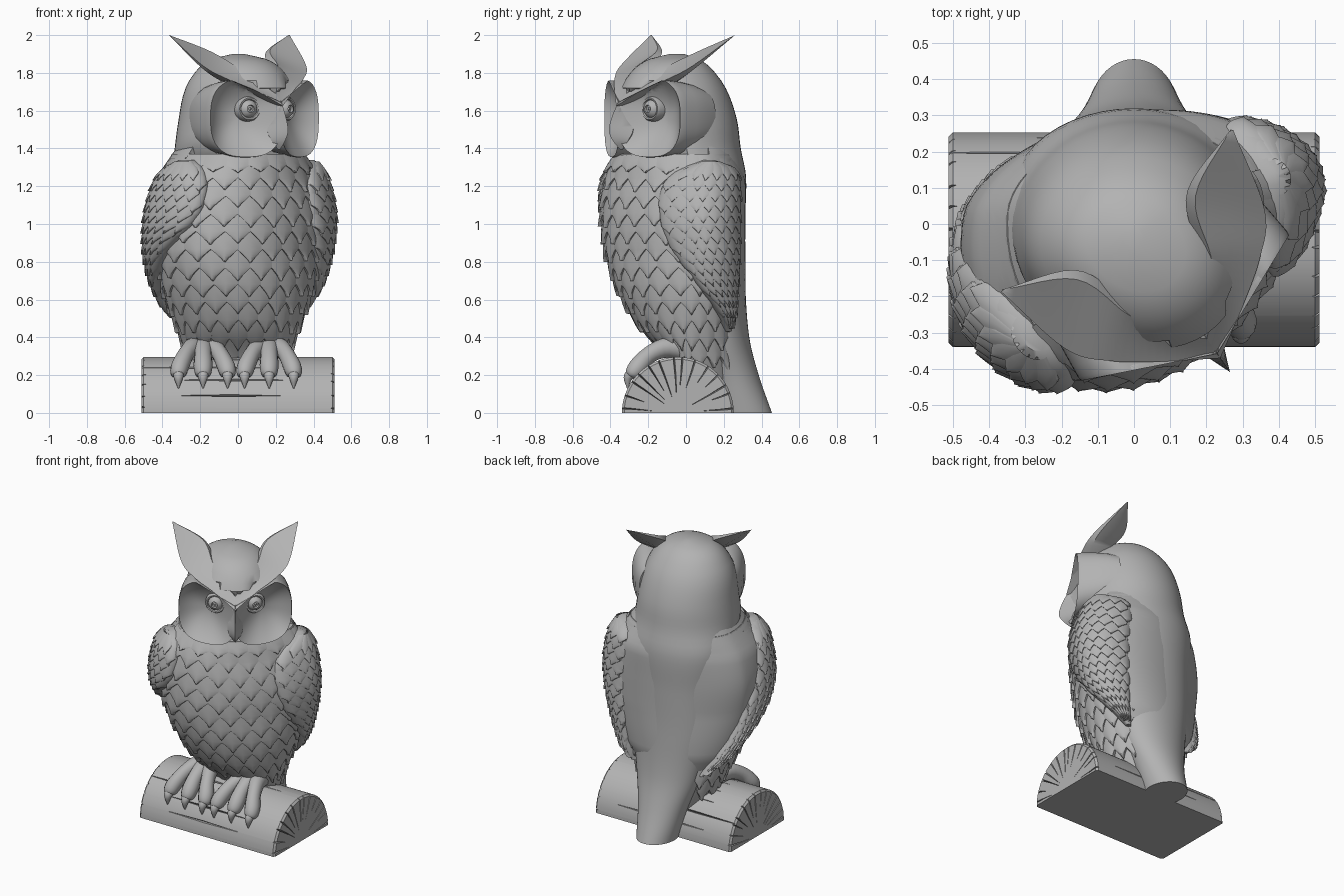
import bpy, bmesh, math, random
from math import sin, cos, pi, radians, sqrt
from mathutils import Vector

random.seed(4)
if "Cube" in bpy.data.objects:
    bpy.data.objects.remove(bpy.data.objects["Cube"])

stone = bpy.data.materials.new("grey stone")
stone.use_nodes = True
GREY = (0.45, 0.45, 0.45, 1)
stone.diffuse_color = GREY
stone.node_tree.nodes["Principled BSDF"].inputs["Base Color"].default_value = GREY
parts = []


def finish(name, bm):
    bmesh.ops.recalc_face_normals(bm, faces=bm.faces)
    mesh = bpy.data.meshes.new(name)
    bm.to_mesh(mesh)
    bm.free()
    mesh.materials.append(stone)
    ob = bpy.data.objects.new(name, mesh)
    bpy.context.collection.objects.link(ob)
    parts.append(ob)
    return ob


def skin(bm, rings, closed=True, caps=True):
    """Join rows of points with quads."""
    rows = [[bm.verts.new(p) for p in ring] for ring in rings]
    n = len(rows[0])
    for a, b in zip(rows, rows[1:]):
        for i in range(n if closed else n - 1):
            j = (i + 1) % n
            bm.faces.new((a[i], a[j], b[j], b[i]))
    if caps:
        bm.faces.new(rows[0])
        bm.faces.new(rows[-1])


def loft(name, rings):
    bm = bmesh.new()
    skin(bm, rings)
    return finish(name, bm)


def blend(keys, x):
    """Smooth interpolation through rows (x, value, value, ...)."""
    x = min(max(x, keys[0][0]), keys[-1][0])
    i = max(k for k in range(len(keys) - 1) if keys[k][0] <= x)
    p, q = keys[i], keys[i + 1]
    o, r = keys[max(i - 1, 0)], keys[min(i + 2, len(keys) - 1)]
    d = q[0] - p[0]
    t = (x - p[0]) / d
    out = []
    for k in range(1, len(p)):
        m = (q[k] - o[k]) / (q[0] - o[0]) * d
        n = (r[k] - p[k]) / (r[0] - p[0]) * d
        c = q[k] - p[k]
        out.append(p[k] + t * (m + t * (3 * c - 2 * m - n + t * (m + n - 2 * c))))
    return out


def spread(a, b, n):
    return [a + (b - a) * i / (n - 1) for i in range(n)]


def oval(z, rx, front, back, n=48):
    mid, ry = (front + back) / 2, (back - front) / 2
    return [Vector((rx * sin(t), mid - ry * cos(t), z)) for t in spread(0, 2 * pi, n + 1)[:-1]]


# Head frame: r = sideways, f = forward, turned about the neck
TURN = radians(35)


def head(r, f, z):
    return Vector((f * sin(TURN) + r * cos(TURN), -0.03 - f * cos(TURN) + r * sin(TURN), z))


# Body surface by angle (degrees from the front) and height; the chest leans into the turn
BODY = [(.12, .18, .02, .27), (.3, .25, -.08, .28), (.45, .31, -.23, .28), (.65, .38, -.345, .28),
        (.85, .42, -.405, .275), (1.05, .435, -.425, .275), (1.25, .395, -.41, .275), (1.42, .33, -.36, .26)]


def body(a, z, h):
    rx, front, back = blend(BODY, z)
    a = radians(a)
    mid = .03
    ry = (back - mid if cos(a) < 0 else mid - front) + h
    lean = 1 - .1 * sin(2 * a) * min(1, max(0, (z - .35) / .5), max(0, (1.45 - z) / .2))
    return Vector(((rx + h) * sin(a) * lean, mid - ry * cos(a) * lean, z))


loft("body", [[body(a, z, 0) for a in range(0, 360, 8)] for z in spread(.12, 1.37, 30)])


def feather(bm, surf, u, z, w, length, lift):
    """One pointed scale lying on a surface, with edges tucked under."""
    rows = []
    for t in (0, .3, .6, .66, .73, .81, .9, 1, 1.01):
        wide = 1 if t <= .6 else max(.04, 1 - ((min(t, 1) - .6) / .4) ** .9)
        row = []
        for s in (-1.02, -1, -.6, 0, .6, 1, 1.02):
            edge = abs(s) > 1 or t > 1
            h = -.012 if edge else lift * (.15 + .85 * t) * (1 - .3 * s * s)
            row.append(surf(u + w * s * wide, z - length * t, h))
        rows.append(row)
    skin(bm, rows, closed=False, caps=False)


# Wing outlines: height, front angle, rear angle; the two sides differ as the chest is turned
LEFT = [(.43, 132, 138), (.57, 113, 142), (.7, 93, 145), (.85, 77, 147), (1.02, 68, 148),
        (1.2, 69, 148), (1.3, 84, 140), (1.34, 105, 115)]
RIGHT = [(.43, 125, 130), (.57, 95, 118), (.7, 74, 105), (.85, 51, 92), (1.02, 27, 80),
         (1.2, 21, 72), (1.3, 27, 62), (1.34, 36, 48)]

# Breast feathers in staggered rows
bm = bmesh.new()
COUNT = 20
for row in range(12):
    z = 1.44 - row * .094
    top = min(z, 1.365)
    for k in range(-COUNT // 2, COUNT // 2):
        a = (k + .5 * (row % 2)) * 360 / COUNT
        if abs(a) < blend(LEFT if a > 0 else RIGHT, z - .08)[1] + 3:
            feather(bm, body, a, top, 9.6, .17 - z + top + random.uniform(-.008, .008), .036)
finish("breast_feathers", bm)

# Wings with small feathers
for side, label, outline in ((1, "left", LEFT), (-1, "right", RIGHT)):
    def wing(s, z, h):
        s = min(max(s, -1), 1)
        front, rear = blend(outline, z)
        swell = .055 * sqrt(1 - s * s) * min(1, (rear - front) / 25 + .2)
        return body(side * (front + (rear - front) * (s + 1) / 2), z, .016 + swell + h)

    rings = []
    for z in spread(.43, 1.34, 30):
        top = [wing(-cos(t), z, 0) for t in spread(0, pi, 17)]
        rings.append(top + [wing(s, z, -.09) for s in (1, 0, -1)])
    loft(label + "_wing", rings)
    bm = bmesh.new()
    for row in range(15):
        z = 1.33 - row * .056
        for k in range(8):
            s = -1 + (k + .5 * (row % 2)) * .27
            if abs(s) < .95:
                feather(bm, wing, s, z, .15, min(.1, z - .44), .018)
    finish(label + "_wing_feathers", bm)

# Smooth mantle between the wings, fading into nape and tail
rings = []
for z in spread(.3, 1.42, 36):
    h = min(.034, (z - .3) * .25 - .03, (1.42 - z) * .25 - .015)
    angles = spread(blend(LEFT, z)[1] - 2, 362 - blend(RIGHT, z)[1], 41)
    rings.append([body(angles[0], z, -.06)] + [body(a, z, h) for a in angles]
                 + [body(angles[-1], z, -.06)])
loft("mantle", rings)

# Skull, nape and tail in one sweep; the face side is kept flat
BACK = [(0, .125, .15, .455), (.2, .165, .1, .385), (.4, .225, .02, .335), (.7, .28, -.02, .313),
        (1, .31, -.1, .312), (1.25, .345, -.2, .318), (1.4, .335, -.33, .29), (1.55, .315, -.33, .27),
        (1.7, .285, -.31, .22), (1.8, .23, -.26, .155), (1.87, .145, -.18, .075), (1.9, .03, -.08, -.01)]
rings = []
for z in spread(0, 1.8, 46) + spread(1.815, 1.9, 8):
    ring = []
    for p in oval(z, *blend(BACK, z)):
        x, y = p.x, p.y + .03
        f = x * sin(TURN) - y * cos(TURN)
        r = x * cos(TURN) + y * sin(TURN)
        if z > 1.3:
            f = min(f * (1.22 if f > 0 else 1), .17 + 6 * max(0, z - 1.645 - .5 * abs(r)))
        ring.append(head(r, f, z))
    rings.append(ring)
loft("skull_and_tail", rings)

# Face discs: hollow dishes trimmed along the brow, fading back into the skull
for side, label in ((1, "left"), (-1, "right")):
    rings = []
    for rho, drop in [(q, .1 * (1 - q * q)) for q in spread(.04, 1, 12)] + [
            (1.01, .012), (.99, .05), (.95, .12), (.88, .2), (.75, .28)]:
        ring = []
        for t in spread(0, 2 * pi, 49)[:-1]:
            c, s = cos(t), sin(t)
            k = rho / (abs(c) ** 2.7 + abs(s) ** 2.7) ** (1 / 2.7)
            r = .172 + .178 * k * c
            z = min(1.562 + .207 * k * s, 1.645 + .47 * r)
            ring.append(head(side * r, .4 - .44 * r - drop, z))
        rings.append(ring)
    loft(label + "_face_disc", rings)

    # Eye turned on a lathe, looking slightly outward
    axis = (head(side * .25, 1, 0) - head(0, 0, 0)).normalized()
    across = axis.cross(Vector((0, 0, 1)))
    centre = head(side * .122, .275, 1.61)
    rings = []
    for rad, out in ((.07, -.05), (.066, 0), (.058, .014), (.05, .012), (.046, .004), (.034, .022),
                     (.02, .028), (.017, .016), (.008, .016), (.001, .022)):
        rings.append([centre + axis * out + across * rad * cos(t) + Vector((0, 0, rad * sin(t)))
                      for t in spread(0, 2 * pi, 33)[:-1]])
    loft(label + "_eye", rings)

    # Brow sweeping up into an ear tuft: lower edge, upper edge, hidden back
    LOW = [(0, 0, .415, 1.625), (1, .13, .335, 1.71), (2, .25, .25, 1.77), (3, .335, .15, 1.84), (4, .39, -.08, 2)]
    TOP = [(0, 0, .35, 1.69), (1, .08, .275, 1.765), (2, .14, .17, 1.84), (3, .2, .01, 1.92), (4, .385, -.085, 2)]
    rings = []
    for t in spread(0, 4, 25):
        low, top = Vector(blend(LOW, t)), Vector(blend(TOP, t))
        mid = (low + top) / 2
        taper = 1 - t / 4
        inner = Vector((-.08, -.2, -.09)) * taper
        dent = Vector((-.02, -.02, 0)) * min(1, t) * taper
        section = [low, mid + dent, top, top + inner * .5, mid + inner, low + inner * .5]
        rings.append([head(side * p.x, p.y, p.z) for p in section])
    loft(label + "_brow_tuft", rings)

# Beak: narrow bridge, wide gape and hooked tip
BEAK = [(1.395, .006, .375, .39), (1.44, .04, .35, .435), (1.49, .047, .31, .462),
        (1.56, .03, .29, .445), (1.65, .008, .3, .4)]
rings = []
for z in spread(1.395, 1.65, 16):
    w, back, front = blend(BEAK, z)
    rings.append([head(w * s, back + (front - back) * d, z)
                  for s, d in ((-.7, 0), (-1, .2), (-.5, .6), (0, 1), (.5, .6), (1, .2), (.7, 0))])
loft("beak", rings)


# Feet: tapered toes curling over the log, each with a claw
def tube(name, keys, n=14, steps=18):
    rings = []
    for u in spread(0, keys[-1][0], steps):
        x, y, z, rad = blend(keys, u)
        ahead, behind = blend(keys, u + .05), blend(keys, u - .05)
        way = Vector(ahead[:3]) - Vector(behind[:3])
        flat = Vector((1, 0, 0))
        up = way.cross(flat).normalized()
        rings.append([Vector((x, y, z)) + (flat * cos(t) + up * sin(t)) * rad
                      for t in spread(0, 2 * pi, n + 1)[:-1]])
    loft(name, rings)


for cx, label in ((-.185, "right"), (.165, "left")):
    for fan, finger in ((-1, "inner"), (0, "middle"), (1, "outer")):
        toe = cx + fan * .13
        tube(f"{label}_{finger}_toe", [
            (0, cx + fan * .02, .02, .33, .06), (1, cx + fan * .05, -.1, .345, .055),
            (2, cx + fan * .09, -.19, .31, .046), (3, toe - fan * .01, -.25, .25, .05),
            (4, toe, -.285, .205, .04), (5, toe, -.295, .185, .012)])
        tube(f"{label}_{finger}_claw", [
            (0, toe, -.27, .22, .03), (1, toe, -.305, .19, .026), (2, toe, -.31, .13, .003)])

# Half log with chamfered ends
MID, RAD, HALF = -.043, .296, .512


def on_log(x, angle, rad):
    return Vector((x, MID + rad * cos(angle), rad * sin(angle)))


log = loft("log", [[on_log(x, a, r) for a in spread(0, pi, 41)]
                   for x, r in ((-HALF, RAD - .012), (-HALF + .012, RAD), (HALF - .012, RAD), (HALF, RAD - .012))])

# Cracks: radial wedges in the ends and long splits in the bark
bm = bmesh.new()
for end in (-1, 1):
    for k in range(14):
        a = (k + .5) * pi / 14 + random.uniform(-.04, .04)
        start = random.choice((.09, .14, .19))
        rings = []
        for rad, w in ((start, .001), (RAD + .02, .009)):
            across = Vector((0, -sin(a), cos(a))) * w
            rings.append([on_log(end * x, a, rad) + across * s
                          for x, s in ((HALF + .02, -1), (HALF + .02, 1), (HALF - .025, 0))])
        skin(bm, rings)
for k in range(9):
    a = (k + 1) * pi / 10
    x0 = random.choice((-.55, -.3, .05))
    x1 = x0 + random.uniform(.4, .7)
    rings = []
    for x, w in ((x0, .003), ((x0 + x1) / 2, .009), (x1, .003)):
        rings.append([on_log(x, a - w / RAD, RAD + .01), on_log(x, a + w / RAD, RAD + .01),
                      on_log(x, a, RAD - 2 * w)])
    skin(bm, rings)
cutter = finish("crack_cutter", bm)
cutter.hide_render = True
cut = log.modifiers.new("cracks", "BOOLEAN")
cut.object, cut.operation, cut.solver, cut.use_self = cutter, "DIFFERENCE", "EXACT", True
bpy.context.view_layer.objects.active = log
bpy.ops.object.modifier_apply(modifier="cracks")
parts.remove(cutter)
bpy.data.objects.remove(cutter)

# Smooth shading with crisp edges
bpy.ops.object.select_all(action="DESELECT")
for ob in parts:
    ob.select_set(True)
bpy.context.view_layer.objects.active = log
bpy.ops.object.shade_smooth_by_angle(angle=radians(38))
